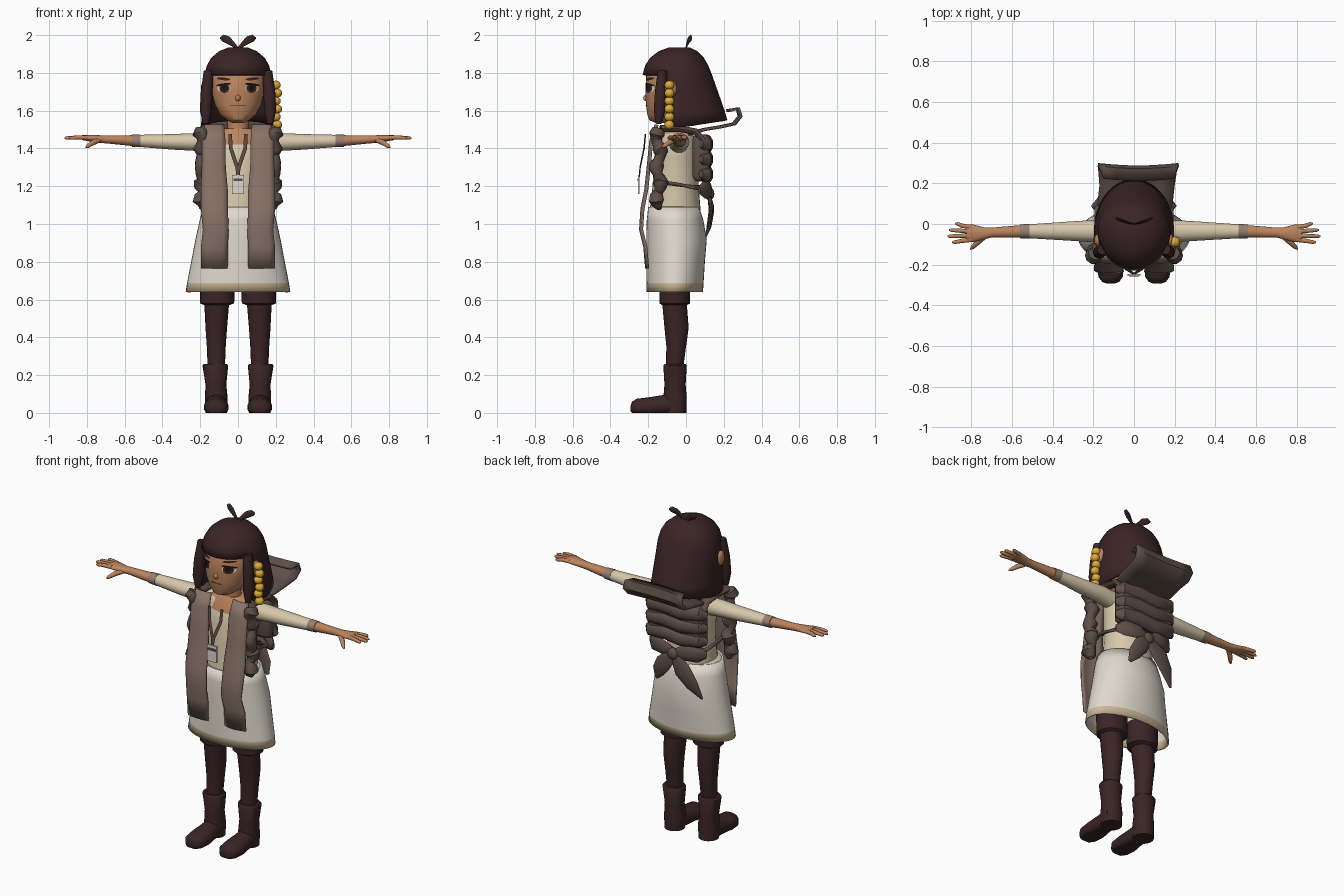
import bpy, bmesh, math
from mathutils import Vector

if bpy.data.objects.get("Cube"):
    bpy.data.objects.remove(bpy.data.objects["Cube"])

made = []


def mat(name, *rgb):
    m = bpy.data.materials.new(name)
    m.use_nodes = True
    m.diffuse_color = (*rgb, 1)
    m.node_tree.nodes["Principled BSDF"].inputs["Base Color"].default_value = (*rgb, 1)
    return m


DARK = mat("dark brown", .043, .018, .019)
SKIN = mat("warm skin", .5, .23, .11)
CREAM = mat("cream cloth", .68, .58, .41)
WHITE = mat("off white cloth", .74, .69, .61)
HEM = mat("tan trim", .6, .48, .31)
VEST = mat("taupe cloth", .25, .175, .14)
BROWN = mat("brown cloth", .11, .075, .062)
GOLD = mat("gold beads", .75, .41, .04)
CUFF = mat("grey tan cuff", .3, .22, .165)
BLACK = mat("near black", .01, .006, .006)


def finish(name, bm, mats, shell=0, offset=-1, recalc=True):
    """Turn a bmesh into an object, optionally thickened."""
    if recalc:
        bmesh.ops.recalc_face_normals(bm, faces=bm.faces)
    me = bpy.data.meshes.new(name)
    bm.to_mesh(me)
    bm.free()
    for m in mats if isinstance(mats, list) else [mats]:
        me.materials.append(m)
    ob = bpy.data.objects.new(name, me)
    bpy.context.collection.objects.link(ob)
    made.append(ob)
    if shell:
        mod = ob.modifiers.new("thickness", "SOLIDIFY")
        mod.thickness, mod.offset = shell, offset
    return ob


def skin_rings(bm, rings, caps=True):
    n = len(rings[0])
    vs = [[bm.verts.new(p) for p in r] for r in rings]
    for a, b in zip(vs, vs[1:]):
        for i in range(n):
            bm.faces.new((a[i], a[(i + 1) % n], b[(i + 1) % n], b[i]))
    if caps:
        bm.faces.new(vs[0])
        bm.faces.new(vs[-1])
    return vs


def circle(n):
    return [(math.cos(math.tau * i / n), math.sin(math.tau * i / n)) for i in range(n)]


def loft(name, rows, mats, axis="z", n=24, caps=True, shell=0, rule=None):
    """Rows are (position on axis, two centre values, two radii)."""
    bm = bmesh.new()
    rings = []
    for t, cu, cv, a, b in rows:
        ring = []
        for c, s in circle(n):
            u, v = cu + a * c, cv + b * s
            p = {"z": (u, v, t), "x": (t, u, v), "y": (u, t, v)}[axis]
            ring.append((p[0], p[1], max(p[2], 0)))
        rings.append(ring)
    skin_rings(bm, rings, caps)
    if rule:
        for f in bm.faces:
            f.material_index = rule(f.calc_center_median())
    return finish(name, bm, mats, shell)


def tube(name, pts, m, flat=1.0, n=10):
    """Round or flattened tube through (x, y, z, radius) points."""
    bm = bmesh.new()
    rings = []
    for i, p in enumerate(pts):
        t = Vector(pts[min(i + 1, len(pts) - 1)][:3]) - Vector(pts[max(i - 1, 0)][:3])
        t.normalize()
        u = t.cross(Vector((0, 1, 0)) if abs(t.y) < .9 else Vector((0, 0, 1))).normalized()
        v = t.cross(u)
        rings.append([Vector(p[:3]) + p[3] * (u * c + v * s * flat) for c, s in circle(n)])
    skin_rings(bm, rings)
    return finish(name, bm, m)


def ribbon(name, rows, m, shell=.01):
    """Cloth strip from (y, z, x start, x end) rows."""
    bm = bmesh.new()
    k = 5
    vs = [[bm.verts.new((x0 + (x1 - x0) * i / k, y - .012 * math.sin(math.pi * i / k), z))
           for i in range(k + 1)] for y, z, x0, x1 in rows]
    for a, b in zip(vs, vs[1:]):
        for i in range(k):
            bm.faces.new((a[i], a[i + 1], b[i + 1], b[i]))
    return finish(name, bm, m, shell, 0)


def ball(name, loc, size, m, n=16):
    bm = bmesh.new()
    bmesh.ops.create_uvsphere(bm, u_segments=n, v_segments=n // 2, radius=1)
    for v in bm.verts:
        v.co = Vector(loc) + Vector([a * b for a, b in zip(v.co, size)])
    return finish(name, bm, m)


def box(name, loc, size, m, bevel=0):
    bm = bmesh.new()
    bmesh.ops.create_cube(bm, size=1)
    for v in bm.verts:
        v.co = Vector(loc) + Vector([a * b for a, b in zip(v.co, size)])
    if bevel:
        bmesh.ops.bevel(bm, geom=bm.edges[:], offset=bevel, segments=3, affect="EDGES", profile=.5)
    return finish(name, bm, m)


# Head, nose and neck
HEAD = [(1.535, 0, -.13, .03, .03), (1.55, 0, -.13, .06, .065), (1.58, 0, -.115, .095, .09),
        (1.63, 0, -.1, .122, .112), (1.7, 0, -.08, .14, .135), (1.8, 0, -.06, .152, .15),
        (1.88, 0, -.04, .11, .11)]
loft("head", HEAD, SKIN, n=40)
ball("nose", (0, -.207, 1.667), (.014, .02, .018), SKIN)
loft("neck", [(1.42, 0, -.06, .065, .06), (1.5, 0, -.06, .055, .05), (1.6, 0, -.07, .055, .05)], SKIN)


def face_plate(name, x, z, w, h, m, lift, tilt=0.0):
    """Thin painted oval that follows the front of the face."""
    def on_face(px, pz):
        for a, b in zip(HEAD, HEAD[1:]):
            if a[0] <= pz <= b[0]:
                k = (pz - a[0]) / (b[0] - a[0])
                _, _, cy, rx, ry = [p + (q - p) * k for p, q in zip(a, b)]
                return (px, cy - ry * math.sqrt(max(0, 1 - (px / rx) ** 2)) - lift, pz)
    bm = bmesh.new()
    mid = bm.verts.new(on_face(x, z))
    rim = [bm.verts.new(on_face(x + w * c, z + h * s + tilt * w * c)) for c, s in circle(20)]
    for i in range(20):
        bm.faces.new((mid, rim[i], rim[(i + 1) % 20]))
    finish(name, bm, m, recalc=False)


face_plate("mouth", 0, 1.626, .042, .0025, DARK, .003)
for s, side in ((1, "left"), (-1, "right")):
    face_plate(side + "_eye_white", s * .074, 1.718, .035, .021, WHITE, .002)
    face_plate(side + "_iris", s * .072, 1.718, .027, .024, DARK, .004)
    face_plate(side + "_pupil", s * .072, 1.72, .014, .015, BLACK, .006)
    face_plate(side + "_lash", s * .076, 1.738, .038, .007, BLACK, .007, -s * .12)
    face_plate(side + "_brow", s * .076, 1.768, .036, .007, DARK, .005, s * .08)
    ball(side + "_ear", (s * .178, -.08, 1.715), (.018, .032, .045), SKIN)

# Hair shell with an opening for the face
bm = bmesh.new()
rings = []
for z, rx, front, back in [(1.935, .05, .06, .05), (1.915, .1, .115, .09), (1.88, .142, .16, .125),
                           (1.84, .165, .187, .148), (1.79, .178, .2, .168), (1.7, .183, .2, .2),
                           (1.6, .19, .2, .235), (1.515, .197, .2, .25)]:
    ring = []
    for i in range(40):
        a = math.tau * (i + .5) / 40 - math.pi
        y = -.03 - math.cos(a) * (front if math.cos(a) > 0 else back)
        ring.append((rx * math.sin(a), y, z + (.16 * max(y, 0) if z < 1.55 else 0)))
    rings.append(ring)
vs = skin_rings(bm, rings, False)
bm.faces.new(vs[0])
bmesh.ops.recalc_face_normals(bm, faces=bm.faces)
bmesh.ops.delete(bm, geom=[f for f in bm.faces if f.calc_center_median().z < 1.79
                           and f.calc_center_median().y < -.115], context="FACES")
finish("hair", bm, DARK, .018)
for s, side in ((1, "left"), (-1, "right")):
    tube(side + "_side_lock", [(s * .155, -.125, 1.81, .026), (s * .166, -.135, 1.7, .031),
         (s * .17, -.14, 1.6, .032), (s * .17, -.145, 1.53, .016)], DARK)
    tube(side + "_hair_tuft", [(0, 0, 1.925, .008), (s * .025, .005, 1.95, .012),
         (s * .055, .015, 1.975, .02), (s * .08, .025, 1.985, .018), (s * .094, .03, 1.984, .005)],
         DARK, .4)

# Bead string
for i in range(6):
    ball("bead_%d" % (i + 1), (.2 + .008 * (i % 2), -.088, 1.735 - .042 * i), (.026, .026, .024), GOLD)

# Bodice with skin neckline, skirt with hem
loft("bodice", [(1.05, 0, -.058, .15, .137), (1.2, 0, -.055, .14, .122), (1.35, 0, -.05, .15, .12),
     (1.42, 0, -.045, .16, .105), (1.48, 0, -.045, .13, .08), (1.505, 0, -.05, .075, .06)],
     [CREAM, SKIN], n=32,
     rule=lambda c: int(c.z > 1.49 or (c.z > 1.42 and c.y < 0 and abs(c.x) < .08)))
loft("skirt", [(.64, 0, -.06, .277, .15), (.687, 0, -.058, .27, .151), (.8, 0, -.055, .248, .155),
     (.92, 0, -.05, .225, .16), (1.02, 0, -.058, .203, .15), (1.09, 0, -.065, .185, .135)],
     [WHITE, HEM], n=40, caps=False, shell=.01, rule=lambda c: int(c.z < .687))
loft("waist_top", [(1.082, 0, -.065, .18, .13), (1.095, 0, -.06, .14, .12)], CREAM, n=32)

for s, side in ((1, "left"), (-1, "right")):
    # Legs and boots
    loft(side + "_leg", [(.22, s * .115, -.062, .045, .045), (.35, s * .115, -.052, .05, .052),
         (.45, s * .115, -.05, .057, .064), (.57, s * .113, -.06, .065, .065),
         (.58, s * .11, -.06, .09, .081), (.72, s * .11, -.06, .092, .082)], DARK)
    loft(side + "_boot_shaft", [(0, s * .115, -.056, .058, .058), (.08, s * .115, -.058, .06, .062),
         (.15, s * .117, -.058, .055, .056), (.25, s * .12, -.058, .068, .062),
         (.26, s * .12, -.058, .06, .055)], DARK)
    loft(side + "_boot_toe", [(-.03, s * .115, .05, .055, .06), (-.13, s * .115, .038, .057, .055),
         (-.2, s * .115, .03, .066, .052), (-.26, s * .115, .028, .06, .047),
         (-.285, s * .115, .026, .042, .034), (-.293, s * .115, .024, .02, .015)], DARK, "y")

    # Arms, cuffs and hands
    loft(side + "_sleeve", [(s * .1, -.04, 1.425, .05, .055), (s * .22, -.035, 1.434, .053, .047),
         (s * .35, -.035, 1.435, .045, .041), (s * .52, -.036, 1.44, .034, .032)], CREAM, "x")
    loft(side + "_cuff", [(s * .515, -.036, 1.44, .036, .034), (s * .562, -.036, 1.441, .034, .032)],
         CUFF, "x")
    loft(side + "_forearm", [(s * .55, -.036, 1.441, .031, .029), (s * .7, -.042, 1.448, .024, .021),
         (s * .74, -.046, 1.45, .03, .02), (s * .79, -.046, 1.455, .043, .017),
         (s * .825, -.045, 1.457, .042, .013)], SKIN, "x")
    for i, (reach, y) in enumerate([(.88, .002), (.91, -.03), (.918, -.06), (.895, -.09)]):
        y0 = -.017 - .02 * i
        tube("%s_finger_%d" % (side, i + 1), [(s * .8, y0, 1.457, .012),
             (s * .85, (y0 + y) / 2, 1.458, .011), (s * (reach - .01), y, 1.455, .009),
             (s * reach, y, 1.454, .004)], SKIN)
    tube(side + "_thumb", [(s * .735, -.06, 1.445, .014), (s * .77, -.09, 1.43, .014),
         (s * .795, -.115, 1.412, .01), (s * .805, -.124, 1.406, .004)], SKIN)

    # Open vest panel and gathered strap
    out, inn = s * .195, s * .055
    ribbon(side + "_vest_panel", [(-.15, 1.525, s * .175, s * .075), (-.178, 1.44, s * .19, s * .068),
           (-.192, 1.3, s * .19, s * .066), (-.205, 1.18, out, inn), (-.225, 1.08, out, inn),
           (-.232, .97, s * .185, s * .05), (-.21, .88, out, inn), (-.2, .765, out, inn)], VEST)
    lumps = [(s * (.192 + .008 * math.sin(i * 2.1)), -.145 - .012 * math.sin(i * .9),
              1.5 - .0235 * i, .034 + .009 * math.sin(i * 1.7)) for i in range(18)]
    tube(side + "_gathered_strap", lumps + [(s * .195, -.14, 1.08, .012)], BROWN)
    tube(side + "_shoulder_strap", [(s * .175, -.16, 1.46, .03), (s * .17, -.13, 1.505, .036),
         (s * .165, -.04, 1.505, .03), (s * .165, .05, 1.49, .03), (s * .165, .1, 1.43, .03)],
         BROWN, .6)
    tube(side + "_lanyard", [(s * .042, -.215, 1.475, .01), (s * .038, -.222, 1.4, .01),
         (s * .004, -.243, 1.3, .01), (0, -.247, 1.25, .008)], BROWN, .4)
    tube(side + "_bow_loop", [(0, .115, 1.16, .025), (s * .07, .12, 1.18, .045),
         (s * .15, .1, 1.185, .05), (s * .19, .07, 1.18, .02)], BROWN, .4)
    tube(side + "_waist_tie", [(s * .17, -.16, 1.225, .011), (s * .175, -.05, 1.21, .011),
         (s * .165, .04, 1.195, .012), (s * .1, .09, 1.19, .015), (0, .11, 1.17, .015)], BROWN)

# Badge
box("badge", (0, -.25, 1.21), (.066, .01, .1), WHITE)
box("badge_stripe", (0, -.256, 1.235), (.05, .004, .014), BROWN)

# Back bundle: body, folds, open flap, knot and tails
box("pack_body", (0, .08, 1.35), (.37, .09, .25), BROWN, .03)
for i in range(3):
    z = 1.265 + .08 * i
    tube("pack_fold_%d" % (i + 1), [(-.2, .08, z, .02), (-.17, .105, z + .01, .04),
         (-.05, .112, z - .006, .044), (.06, .11, z + .006, .044), (.17, .105, z - .004, .04),
         (.2, .08, z, .02)], BROWN, .75)
ribbon("pack_flap", [(.02, 1.475, -.15, .16), (.1, 1.5, -.18, .19), (.19, 1.515, -.17, .2),
       (.26, 1.53, -.175, .21), (.292, 1.57, -.178, .22), (.28, 1.61, -.17, .215),
       (.225, 1.6, -.15, .2)], BROWN, .016)
ball("knot", (0, .125, 1.16), (.035, .025, .035), BROWN)
tube("long_tail", [(0, .12, 1.16, .03), (-.07, .135, 1.08, .06), (-.13, .125, 1.0, .045),
     (-.18, .1, .92, .008)], BROWN, .25)
tube("short_tail", [(0, .12, 1.16, .03), (.06, .135, 1.09, .05), (.1, .125, 1.03, .04),
     (.125, .11, .975, .01)], BROWN, .25)

# Smooth shading with sharp creases kept
bpy.ops.object.select_all(action="DESELECT")
for ob in made:
    ob.select_set(True)
bpy.context.view_layer.objects.active = made[0]
bpy.ops.object.shade_smooth_by_angle(angle=math.radians(42))
